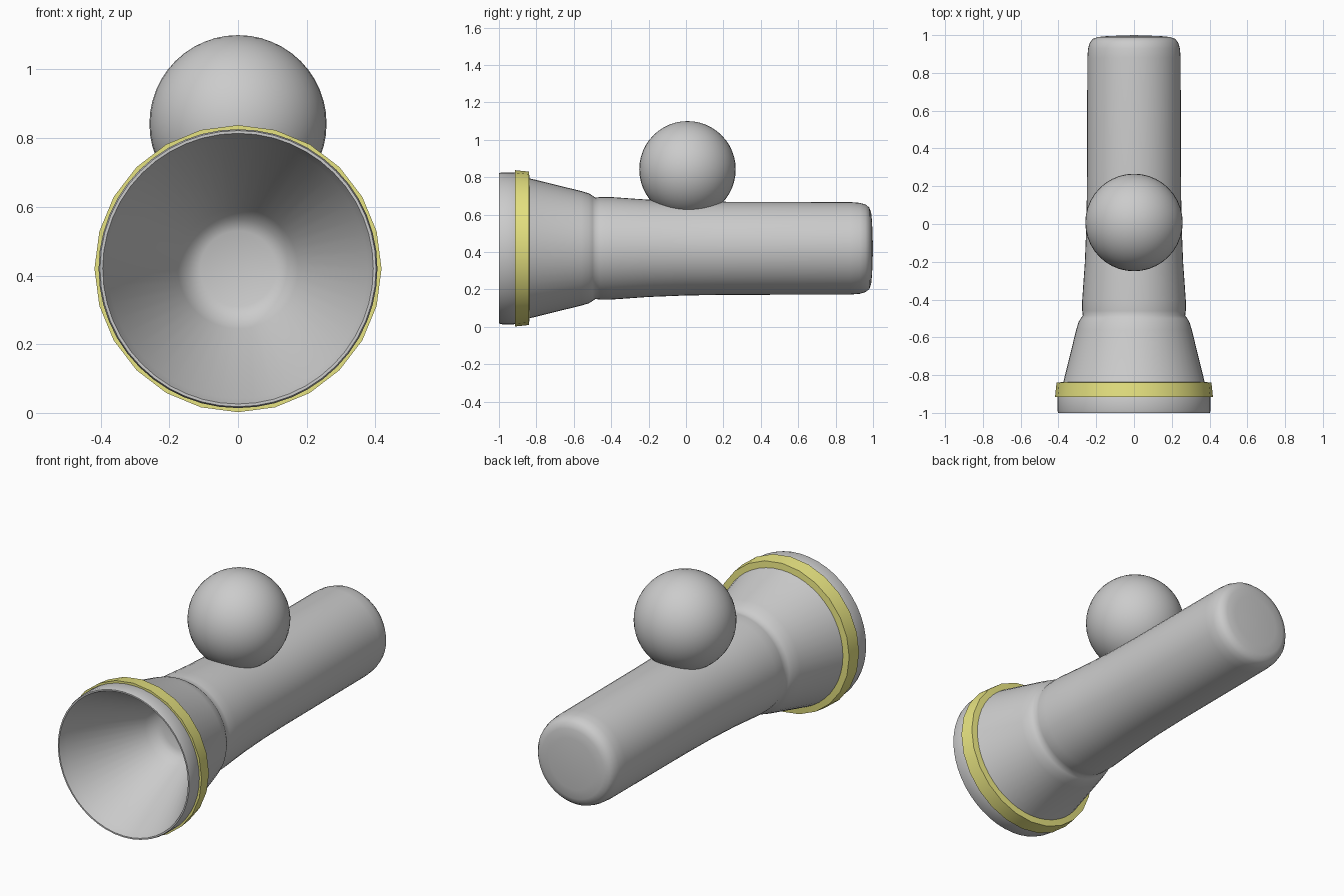
import bpy, bmesh, math

if "Cube" in bpy.data.objects:
    bpy.data.objects.remove(bpy.data.objects["Cube"])

AXIS_Z = 0.42


def lathe(name, profile, sides, closed=False, angle=35):
    """Revolve (y, radius) points about the horizontal y axis."""
    bm = bmesh.new()
    rings = []
    for y, r in profile:
        if r == 0:
            rings.append([bm.verts.new((0, y, AXIS_Z))] * sides)
            continue
        ring = []
        for i in range(sides):
            a = 2 * math.pi * i / sides
            ring.append(bm.verts.new((r * math.sin(a), y, AXIS_Z + r * math.cos(a))))
        rings.append(ring)
    pairs = list(zip(rings, rings[1:]))
    if closed:
        pairs.append((rings[-1], rings[0]))
    for a, b in pairs:
        for i in range(sides):
            j = (i + 1) % sides
            quad = []
            for v in (a[i], a[j], b[j], b[i]):
                if v not in quad:
                    quad.append(v)
            bm.faces.new(quad)
    bmesh.ops.recalc_face_normals(bm, faces=bm.faces)
    mesh = bpy.data.meshes.new(name)
    bm.to_mesh(mesh)
    bm.free()
    ob = bpy.data.objects.new(name, mesh)
    bpy.context.collection.objects.link(ob)
    smooth(ob, angle)
    return ob


def smooth(ob, angle):
    bpy.ops.object.select_all(action='DESELECT')
    ob.select_set(True)
    bpy.context.view_layer.objects.active = ob
    bpy.ops.object.shade_smooth_by_angle(angle=math.radians(angle))


# Torch body: hollow reflector, rim, flared head and handle in one profile
lathe("torch_body", [
    (-0.50, 0), (-0.50, 0.11), (-0.515, 0.145), (-0.56, 0.175),
    (-0.96, 0.378), (-0.985, 0.388), (-1.0, 0.394),
    (-1.0, 0.402), (-0.985, 0.406), (-0.92, 0.406), (-0.88, 0.393),
    (-0.84, 0.375), (-0.56, 0.306), (-0.52, 0.294), (-0.50, 0.282),
    (-0.485, 0.271), (-0.46, 0.274), (-0.40, 0.274), (-0.20, 0.260),
    (0.0, 0.252), (0.20, 0.249), (0.88, 0.247), (0.93, 0.243),
    (0.96, 0.234), (0.98, 0.218), (0.99, 0.19), (0.995, 0.14), (1.0, 0),
], 48, angle=60)

# Yellow band around the head
band = lathe("head_band", [
    (-0.915, 0.39), (-0.915, 0.418), (-0.84, 0.410), (-0.835, 0.36),
], 24, closed=True, angle=30)
yellow = bpy.data.materials.new("yellow")
yellow.diffuse_color = (0.80, 0.77, 0.22, 1)
yellow.use_nodes = True
yellow.node_tree.nodes["Principled BSDF"].inputs["Base Color"].default_value = yellow.diffuse_color
band.data.materials.append(yellow)

# Ball switch on top of the handle
bpy.ops.mesh.primitive_uv_sphere_add(segments=40, ring_count=24, radius=0.258,
                                     location=(0, 0.008, 0.842))
ball = bpy.context.object
ball.name = "ball_switch"
smooth(ball, 40)
